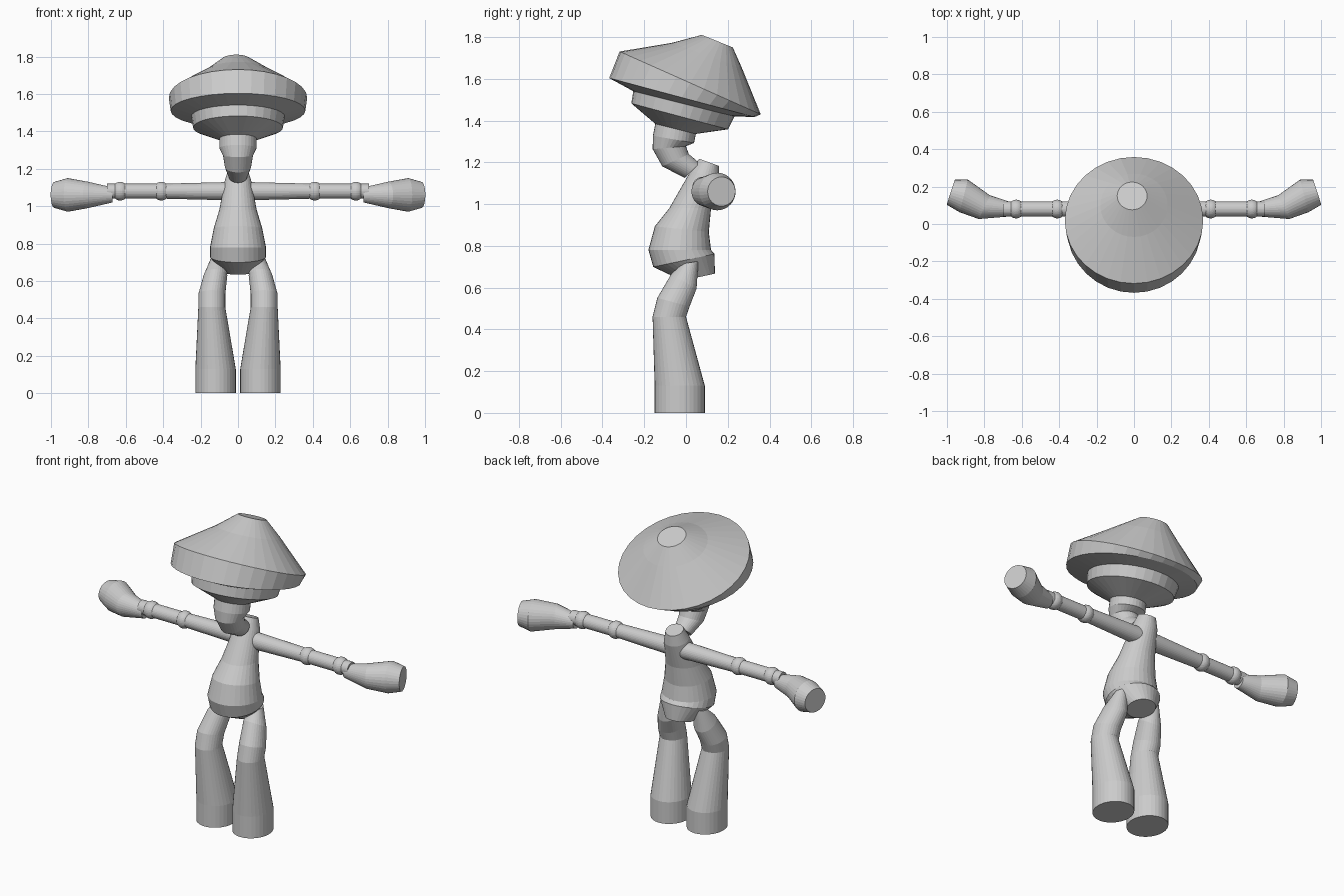
import bpy, bmesh, math
from mathutils import Matrix, Vector

SIDES = 32
ANGLES = [math.tau * step / SIDES for step in range(SIDES)]

default_cube = bpy.data.objects.get("Cube")
if default_cube:
    bpy.data.objects.remove(default_cube, do_unlink=True)


def skin(name, loops, side):
    """Join successive loops of points into a capped tube, reflected when side is negative."""
    bm = bmesh.new()
    rows = [[bm.verts.new((side * p.x, p.y, p.z)) for p in loop] for loop in loops]
    for low, high in zip(rows, rows[1:]):
        for i in range(SIDES):
            bm.faces.new((low[i - 1], low[i], high[i], high[i - 1]))
    bm.faces.new(rows[0])
    bm.faces.new(rows[-1])
    bmesh.ops.recalc_face_normals(bm, faces=bm.faces)
    mesh = bpy.data.meshes.new(name)
    bm.to_mesh(mesh)
    bm.free()
    bpy.context.collection.objects.link(bpy.data.objects.new(name, mesh))


def standing(name, rings, side=1, width=1):
    """Level circles given as (x, y, z, radius, forward tilt in degrees)."""
    loops = []
    for x, y, z, radius, tilt in rings:
        turn = Matrix.Rotation(math.radians(tilt), 3, 'X')
        centre = Vector((x, y, z))
        loops.append([centre + turn @ Vector((width * math.cos(a), math.sin(a), 0)) * radius
                      for a in ANGLES])
    skin(name, loops, side)


def reaching(name, rings, height, side):
    """Upright circles strung along x, given as (x, y, radius, swing in degrees)."""
    loops = []
    for x, y, radius, swing in rings:
        turn = Matrix.Rotation(math.radians(swing), 3, 'Z')
        centre = Vector((x, y, height))
        loops.append([centre + turn @ Vector((0, math.sin(a), math.cos(a))) * radius
                      for a in ANGLES])
    skin(name, loops, side)


def joint(name, x, y, z, radius):
    """Slightly squashed ball around the arm."""
    bpy.ops.mesh.primitive_uv_sphere_add(segments=SIDES, ring_count=SIDES // 2,
                                         radius=radius, location=(x, y, z))
    ball = bpy.context.object
    ball.name = name
    ball.scale.x = 0.9


# Wide hat tipped back, hollow brim closed by the underside cone
hat = [
    (-0.01, 0.15, 1.78, 0.08, -22),
    (0, 0.1, 1.71, 0.18, -20),
    (0, 0.02, 1.58, 0.37, -24),
    (0, -0.02, 1.51, 0.36, -15),
    (0, -0.01, 1.48, 0.25, -14),
]
standing("hat", hat)

# Head band, chin cone and bent neck continue from the hat's underside
standing("head_and_neck", [
    hat[-1],
    (0, -0.03, 1.42, 0.24, -15),
    (0, -0.05, 1.36, 0.1, -14),
    (0, -0.06, 1.31, 0.1, -10),
    (0, -0.08, 1.27, 0.08, 5),
    (0, -0.05, 1.21, 0.07, 25),
    (0, 0.03, 1.16, 0.05, 45),
])

# Torso from shoulders down over the belly
standing("torso", [
    (0, 0.11, 1.2, 0.05, -20),
    (0, 0.09, 1.14, 0.07, -16),
    (0, 0.02, 0.98, 0.1, 0),
    (0, -0.02, 0.88, 0.13, -6),
    (0, -0.03, 0.78, 0.15, 0),
    (0, -0.01, 0.73, 0.15, 12),
    (0, 0.06, 0.65, 0.08, 12),
])

# Hip, thigh, knee and flared foot
leg = [
    (0.11, 0.02, 0.72, 0.04, 10),
    (0.12, -0.01, 0.63, 0.07, -30),
    (0.14, -0.06, 0.53, 0.08, -15),
    (0.14, -0.08, 0.46, 0.08, 0),
    (0.12, -0.03, 0.13, 0.12, 0),
    (0.12, -0.03, 0, 0.12, 0),
]

# Slim arms end in flared hands that sweep backward
arm_y, arm_z = 0.08, 1.08
arm = [(0, arm_y, 0.05, 0), (0.4, arm_y, 0.04, 0), (0.7, arm_y, 0.04, 0)]
hand = [
    (0.67, arm_y, 0.04, 0),
    (0.8, 0.09, 0.07, 25),
    (0.91, 0.15, 0.09, 14),
    (0.98, 0.17, 0.07, 18),
]

for label, side in (("left", 1), ("right", -1)):
    standing(label + "_leg", leg, side, width=0.9)
    reaching(label + "_arm", arm, arm_z, side)
    reaching(label + "_hand", hand, arm_z - 0.02, side)
    joint(label + "_elbow", side * 0.41, arm_y, arm_z, 0.05)
    joint(label + "_wrist", side * 0.63, arm_y, arm_z, 0.05)
